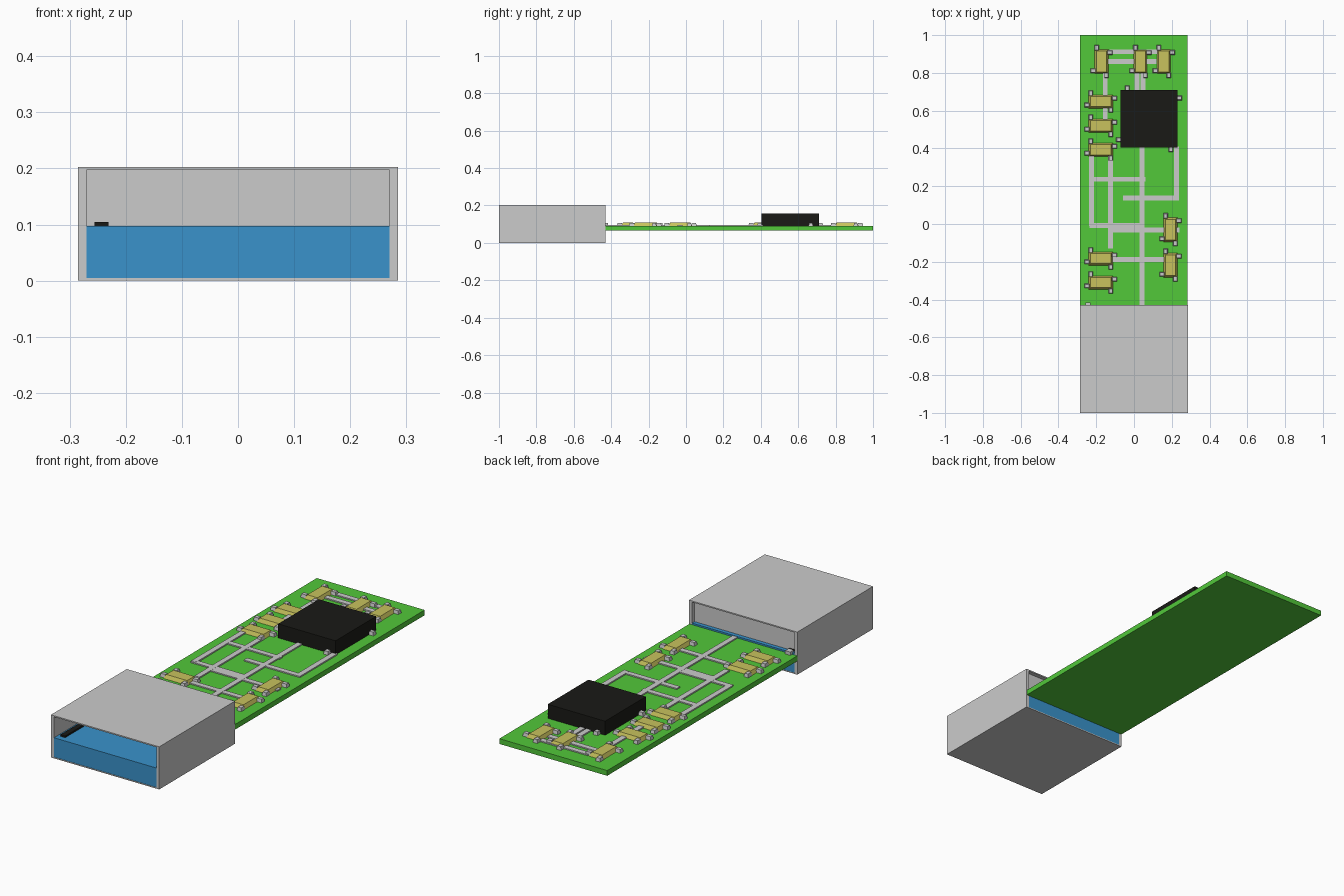
import bpy, bmesh

if "Cube" in bpy.data.objects:
    bpy.data.objects.remove(bpy.data.objects["Cube"])


def material(name, rgb):
    m = bpy.data.materials.new(name)
    m.diffuse_color = (*rgb, 1)
    m.use_nodes = True
    m.node_tree.nodes["Principled BSDF"].inputs["Base Color"].default_value = m.diffuse_color
    return m


GREEN = material("green", (0.085, 0.58, 0.042))
BLUE = material("blue", (0.042, 0.29, 0.60))
BLACK = material("black", (0.01, 0.01, 0.008))
YELLOW = material("yellow", (0.58, 0.54, 0.11))


def add_object(name, bm, mat=None):
    bmesh.ops.recalc_face_normals(bm, faces=bm.faces)
    me = bpy.data.meshes.new(name)
    bm.to_mesh(me)
    bm.free()
    ob = bpy.data.objects.new(name, me)
    bpy.context.collection.objects.link(ob)
    if mat:
        me.materials.append(mat)
    return ob


def box(name, x0, x1, y0, y1, z0, z1, mat=None, inset=0):
    """Box between limits; inset narrows the top into a frustum."""
    bm = bmesh.new()
    bmesh.ops.create_cube(bm, size=1)
    for v in bm.verts:
        i = inset if v.co.z > 0 else 0
        v.co = (x1 - i if v.co.x > 0 else x0 + i,
                y1 - i if v.co.y > 0 else y0 + i,
                z1 if v.co.z > 0 else z0)
    return add_object(name, bm, mat)


def chip(name, cx, cy, w, d, height, mat, inset, pin_x, pin_y):
    """Component body with four pins arranged as a pinwheel."""
    box(name, cx - w/2, cx + w/2, cy - d/2, cy + d/2, TOP, TOP + height, mat, inset)
    p, out, zt = 0.012, 0.023, TOP + 0.016
    for i, s in enumerate((-1, 1)):
        # pin on the back / front edge
        x, y = cx + s*pin_x, cy - s*(d/2 + out/2 - 0.003)
        box(f"{name}_end_pin_{i}", x-p, x+p, y-out/2-.003, y+out/2+.003, TOP, zt, None, 0.003)
        # pin on the left / right edge
        x, y = cx + s*(w/2 + out/2 - 0.003), cy + s*pin_y
        box(f"{name}_side_pin_{i}", x-out/2-.003, x+out/2+.003, y-p, y+p, TOP, zt, None, 0.003)


TOP = 0.09  # upper surface of the board

# Connector shell: open rectangular sleeve
bm = bmesh.new()
outer = [(-.285, 0), (.285, 0), (.285, .203), (-.285, .203)]
inner = [(-.27, .005), (.27, .005), (.27, .197), (-.27, .197)]
rings = [[bm.verts.new((x, y, z)) for x, z in prof]
         for prof, y in ((outer, -1), (outer, -.43), (inner, -.43), (inner, -1))]
for a in range(4):
    r, s = rings[a], rings[(a + 1) % 4]
    for i in range(4):
        j = (i + 1) % 4
        bm.faces.new((r[i], r[j], s[j], s[i]))
add_object("connector_shell", bm)

# Inside of the connector: rear panel, blue tongue and contact strip
box("connector_rear_panel", -.27, .27, -.465, -.45, .097, .197)
box("connector_tongue", -.27, .27, -.998, -.431, .005, .097, BLUE)
box("contact_strip", -.256, -.231, -.97, -.44, .097, .105, BLACK)
box("contact_pin", -.258, -.231, -.44, -.416, TOP, .106)

# Circuit board
box("circuit_board", -.285, .283, -.43, 1, .065, TOP, GREEN)

# Traces along y (x, y0, y1) and along x (y, x0, x1)
w, zt = 0.013, TOP + 0.006
for i, (x, a, b) in enumerate([(.042, -.43, .41), (.015, .70, .80), (.048, .70, .80),
                               (-.152, .53, .80), (-.225, -.01, .36), (-.125, -.13, .36),
                               (.225, .125, .41)]):
    box(f"long_trace_{i}", x - w, x + w, a, b, TOP - .002, zt)
for i, (y, a, b) in enumerate([(.237, -.235, .06), (.138, -.057, .235), (-.007, -.235, .05),
                               (-.032, -.135, .24), (-.188, -.13, .17), (.912, -.13, .14),
                               (.86, -.14, .12)]):
    box(f"cross_trace_{i}", a, b, y - w, y + w, TOP - .002, zt - .0005)

# Main memory chip
chip("memory_chip", .08, .557, .302, .306, .067, BLACK, 0, .115, .11)

# Small yellow components lying across the board
for i, y in enumerate((.648, .52, .393, -.183, -.31)):
    chip(f"cross_component_{i}", -.176, y, .128, .072, .018, YELLOW, .009, .053, .018)

# Small yellow components lying along the board
for i, (x, y) in enumerate(((-.172, .86), (.034, .86), (.158, .86), (.193, -.03), (.193, -.218))):
    chip(f"long_component_{i}", x, y, .072, .128, .018, YELLOW, .009, .026, .048)
